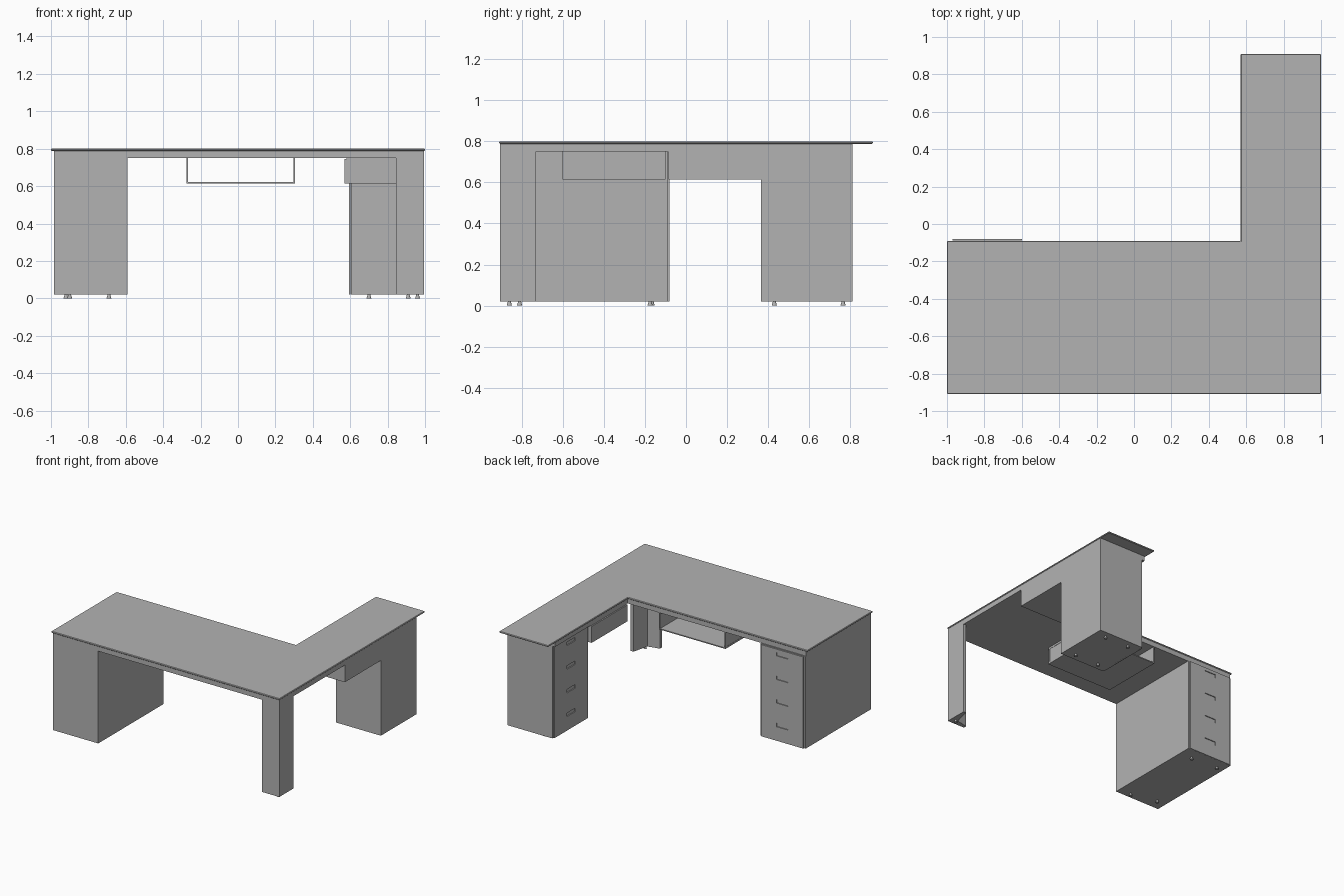
import bpy, bmesh

cube = bpy.data.objects.get("Cube")
if cube:
    bpy.data.objects.remove(cube, do_unlink=True)

grey = bpy.data.materials.new("warm_grey_laminate")
grey.use_nodes = True
COLOUR = (0.45, 0.45, 0.45, 1)
grey.diffuse_color = COLOUR
grey.node_tree.nodes["Principled BSDF"].inputs["Base Color"].default_value = COLOUR


def make(name, bm):
    bmesh.ops.recalc_face_normals(bm, faces=bm.faces)
    mesh = bpy.data.meshes.new(name)
    bm.to_mesh(mesh)
    bm.free()
    obj = bpy.data.objects.new(name, mesh)
    mesh.materials.append(grey)
    bpy.context.collection.objects.link(obj)
    return obj


def prism(name, outline, z0, z1):
    """Extrude a flat outline from z0 up to z1."""
    bm = bmesh.new()
    face = bm.faces.new([bm.verts.new((x, y, z0)) for x, y in outline])
    up = bmesh.ops.extrude_face_region(bm, geom=[face])["geom"]
    verts = [v for v in up if isinstance(v, bmesh.types.BMVert)]
    bmesh.ops.translate(bm, verts=verts, vec=(0, 0, z1 - z0))
    return make(name, bm)


def box(name, xs, ys, zs):
    (x0, x1), (y0, y1) = xs, ys
    return prism(name, [(x0, y0), (x1, y0), (x1, y1), (x0, y1)], *zs)


def cut(obj, cutter):
    mod = obj.modifiers.new("recess", "BOOLEAN")
    mod.operation = "DIFFERENCE"
    mod.solver = "EXACT"
    mod.object = cutter
    cutter.hide_render = True
    cutter.hide_viewport = True
    cutter.display_type = "WIRE"


def ell(x0, x1, xi, y0, yi, y1):
    return [(x0, y0), (x1, y0), (x1, y1), (xi, y1), (xi, yi), (x0, yi)]


# L-shaped top and the rail body beneath it
top = prism("desk_top", ell(-1, 1, 0.57, -0.91, -0.09, 0.91), 0.788, 0.8)
bevel = top.modifiers.new("soft_edge", "BEVEL")
bevel.width = 0.004
prism("rail_body", ell(-0.985, 0.995, 0.58, -0.905, -0.095, 0.81), 0.75, 0.788)

# Drawer pedestals
FLOOR = 0.02
box("side_pedestal", (-0.985, -0.59), (-0.905, -0.09), (FLOOR, 0.75))
box("return_pedestal", (0.603, 0.995), (0.365, 0.81), (FLOOR, 0.75))

# Drawer fronts with recessed finger pulls
side_front = box("side_drawer_front", (-0.97, -0.6), (-0.0895, -0.08), (FLOOR, 0.745))
return_front = box("return_drawer_front", (0.593, 0.6025), (0.38, 0.795), (FLOOR, 0.745))
for i in range(4):
    z = 0.145 + 0.187 * i
    span = (z - 0.014, z + 0.014)
    cut(side_front, box("side_pull_cutter", (-0.835, -0.735), (-0.087, -0.07), span))
    cut(return_front, box("return_pull_cutter", (0.58, 0.6), (0.54, 0.64), span))

# Drawer box below the return, open joint above its front
box("return_drawer_box", (0.58, 0.995), (-0.085, 0.365), (0.615, 0.75))
box("return_drawer_panel", (0.57, 0.58), (-0.085, 0.365), (0.615, 0.745))

# Corner leg with a hollowed inner side
prism("corner_leg", [(0.995, -0.905), (0.995, -0.73), (0.97, -0.73), (0.94, -0.86),
                     (0.845, -0.88), (0.845, -0.905)], FLOOR, 0.75)

# Keyboard tray hung under the top
TRAY_Y = (-0.6, -0.1)
box("tray_shelf", (-0.275, 0.305), TRAY_Y, (0.615, 0.623))
for name, x in (("tray_right_side", -0.275), ("tray_left_side", 0.297)):
    side = box(name, (x, x + 0.008), TRAY_Y, (0.623, 0.75))
    outer = x + 0.006 if x > 0 else x - 0.01
    cut(side, box(name + "_cutter", (outer, outer + 0.012), (-0.585, -0.12), (0.628, 0.735)))

# Small tapered feet
for x, y in ((-0.9, -0.81), (-0.69, -0.86), (-0.92, -0.165), (-0.69, -0.175), (0.96, -0.86),
             (0.7, 0.43), (0.91, 0.43), (0.7, 0.765), (0.91, 0.765)):
    bm = bmesh.new()
    bmesh.ops.create_cone(bm, cap_ends=True, segments=12, radius1=0.013, radius2=0.007, depth=FLOOR)
    bmesh.ops.translate(bm, verts=bm.verts, vec=(x, y, FLOOR / 2))
    make("foot", bm)
